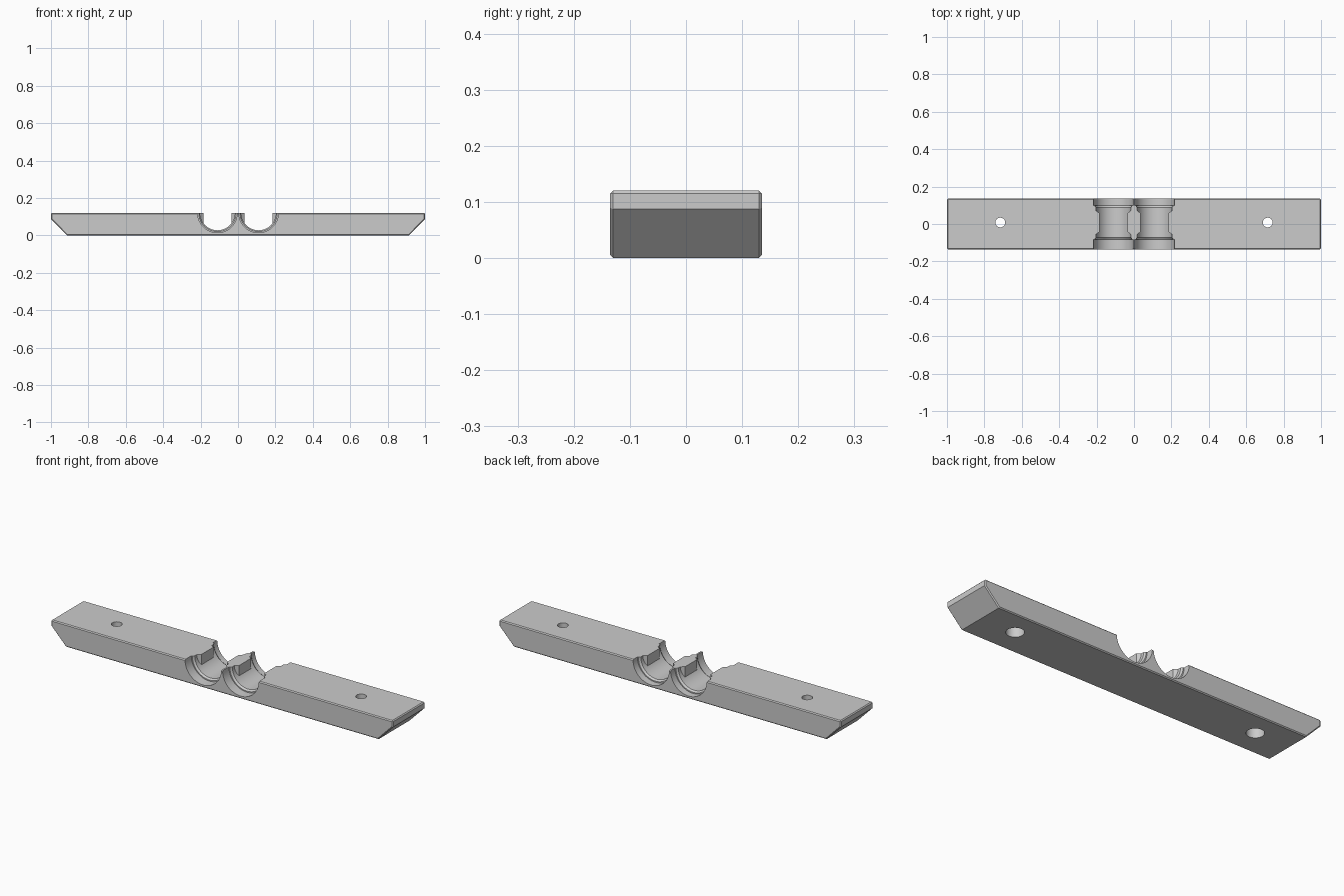
import bpy, bmesh
from math import cos, sin, pi, radians

cube = bpy.data.objects.get("Cube")
if cube:
    bpy.data.objects.remove(cube, do_unlink=True)

GREY = (0.6, 0.6, 0.6, 1)
grey = bpy.data.materials.new("plain grey")
grey.use_nodes = True
grey.diffuse_color = GREY
grey.node_tree.nodes["Principled BSDF"].inputs["Base Color"].default_value = GREY

HALF_Y, TOP = 0.135, 0.12
MID_Y = 0.008          # holes and grooves are centred slightly towards the back
GROOVE_X = 0.11


def make_object(name, bm):
    bmesh.ops.recalc_face_normals(bm, faces=bm.faces)
    mesh = bpy.data.meshes.new(name)
    bm.to_mesh(mesh)
    bm.free()
    mesh.materials.append(grey)
    obj = bpy.data.objects.new(name, mesh)
    bpy.context.collection.objects.link(obj)
    return obj


def prism(name, points, direction):
    """Extrude a planar outline along a direction."""
    bm = bmesh.new()
    face = bm.faces.new([bm.verts.new(p) for p in points])
    grown = bmesh.ops.extrude_face_region(bm, geom=[face])["geom"]
    bmesh.ops.translate(bm, vec=direction,
                        verts=[v for v in grown if isinstance(v, bmesh.types.BMVert)])
    return make_object(name, bm)


def lathe(name, profile, place, sides):
    """Closed solid of revolution from (radius, distance) rings."""
    bm = bmesh.new()
    rings = [[bm.verts.new(place(r * cos(2 * pi * i / sides), r * sin(2 * pi * i / sides), d))
              for i in range(sides)] for r, d in profile]
    for a, b in zip(rings, rings[1:]):
        for i in range(sides):
            j = (i + 1) % sides
            bm.faces.new((a[i], a[j], b[j], b[i]))
    bm.faces.new(rings[0])
    bm.faces.new(rings[-1])
    return make_object(name, bm)


def apply_modifiers(obj):
    graph = bpy.context.evaluated_depsgraph_get()
    mesh = bpy.data.meshes.new_from_object(obj.evaluated_get(graph))
    obj.modifiers.clear()
    obj.data = mesh


def cut(obj, cutter):
    mod = obj.modifiers.new("cut", 'BOOLEAN')
    mod.operation, mod.solver, mod.object = 'DIFFERENCE', 'EXACT', cutter
    apply_modifiers(obj)
    bpy.data.objects.remove(cutter, do_unlink=True)


# Bar with undercut ends and fine chamfers
outline = [(-0.915, 0), (0.915, 0), (1, 0.087), (1, TOP), (-1, TOP), (-1, 0.087)]
bar = prism("clamp_bar", [(x, -HALF_Y, z) for x, z in outline], (0, 2 * HALF_Y, 0))
bevel = bar.modifiers.new("chamfer", 'BEVEL')
bevel.width, bevel.segments = 0.005, 1
bevel.limit_method, bevel.angle_limit = 'ANGLE', radians(60)
apply_modifiers(bar)

for side in (-1, 1):
    # Half-round groove with wider collars at both mouths
    x0 = side * GROOVE_X
    profile = [(0.106, -0.2), (0.106, MID_Y - 0.09), (0.1, MID_Y - 0.09),
               (0.093, MID_Y - 0.08), (0.093, MID_Y + 0.08),
               (0.1, MID_Y + 0.09), (0.106, MID_Y + 0.09), (0.106, 0.2)]
    groove = lathe("groove_cutter", profile, lambda a, b, d: (x0 + a, d, TOP + b), 64)
    # Upright flat cheeks left standing in the middle of the groove
    for cheek in (-1, 1):
        plan = [(0.075, -0.05), (0.075, 0.05), (0.095, 0.065), (0.15, 0.065),
                (0.15, -0.065), (0.095, -0.065)]
        block = prism("cheek_cutter", [(x0 + cheek * x, MID_Y + y, -0.05) for x, y in plan],
                      (0, 0, 0.35))
        cut(groove, block)
    cut(bar, groove)

    # Screw hole, wider from below
    hole = lathe("hole_cutter", [(0.043, -0.05), (0.043, 0.07), (0.026, 0.07), (0.026, 0.2)],
                 lambda a, b, d: (side * 0.715 + a, MID_Y + b, d), 40)
    cut(bar, hole)

# Smooth rounded cuts, crisp edges
bpy.ops.object.select_all(action='DESELECT')
bar.select_set(True)
bpy.context.view_layer.objects.active = bar
bpy.ops.object.shade_smooth_by_angle(angle=radians(25))
